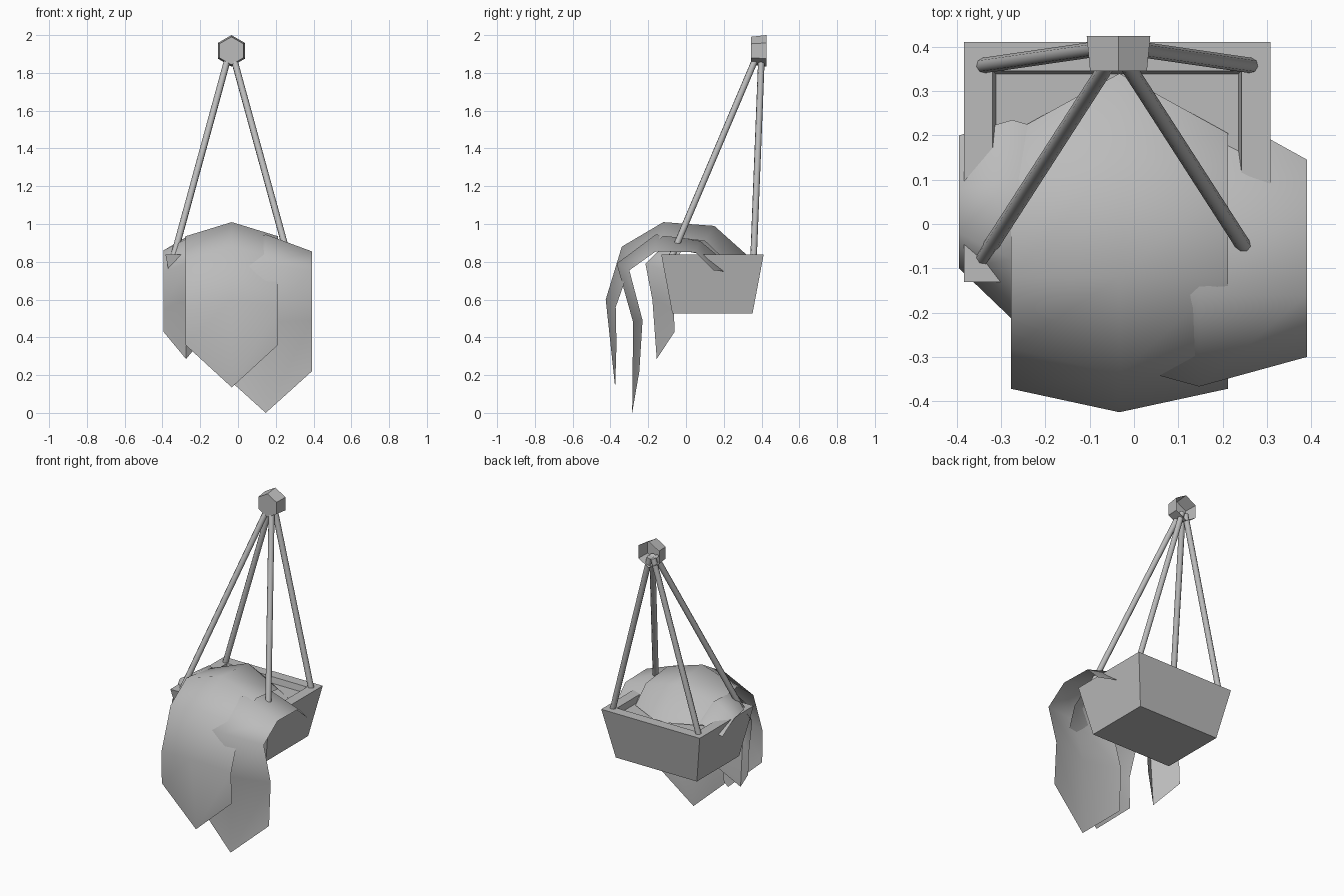
import bpy, bmesh, math
from mathutils import Vector

if "Cube" in bpy.data.objects:
    bpy.data.objects.remove(bpy.data.objects["Cube"])

grey = bpy.data.materials.new("plain_grey")
grey.use_nodes = True
grey.diffuse_color = (0.5, 0.5, 0.5, 1)
grey.node_tree.nodes["Principled BSDF"].inputs["Base Color"].default_value = (0.5, 0.5, 0.5, 1)

CX, CY = -0.038, 0.14    # planter centre


def finish(name, bm, smooth=None, recalc=True):
    if recalc:
        bmesh.ops.recalc_face_normals(bm, faces=bm.faces)
    mesh = bpy.data.meshes.new(name)
    bm.to_mesh(mesh)
    bm.free()
    mesh.materials.append(grey)
    ob = bpy.data.objects.new(name, mesh)
    bpy.context.scene.collection.objects.link(ob)
    if smooth:
        bpy.ops.object.select_all(action='DESELECT')
        ob.select_set(True)
        bpy.context.view_layer.objects.active = ob
        bpy.ops.object.shade_smooth_by_angle(angle=math.radians(smooth))
    return ob


def loft(bm, rings):
    for a, b in zip(rings, rings[1:]):
        for i in range(len(a)):
            j = (i + 1) % len(a)
            bm.faces.new((a[i], a[j], b[j], b[i]))


# Planter box: tapered walls, thick rim, shallow soil level
bm = bmesh.new()
rings = []
for hx, hy, z in [(0.285, 0.212, 0.525), (0.346, 0.271, 0.838),
                  (0.281, 0.206, 0.838), (0.274, 0.199, 0.80)]:
    rings.append([bm.verts.new((CX + sx * hx, CY + sy * hy, z))
                  for sx, sy in [(-1, -1), (1, -1), (1, 1), (-1, 1)]])
loft(bm, rings)
bm.faces.new(rings[0])
bm.faces.new(rings[-1])
finish("planter_box", bm)

# Hexagonal hook cap, open at the back
bm = bmesh.new()
rings = []
for y, r in [(0.425, 0.083), (0.345, 0.074)]:
    rings.append([bm.verts.new((CX + 0.003 + r * math.sin(k * math.pi / 3), y,
                                1.917 + r * math.cos(k * math.pi / 3))) for k in range(6)])
loft(bm, rings)
bm.faces.new(rings[1])
finish("hook_cap", bm)


# Four hanging rods
def rod(name, start, end, r=0.0175):
    start, end = Vector(start), Vector(end)
    axis = end - start
    bm = bmesh.new()
    bmesh.ops.create_cone(bm, cap_ends=True, segments=8, radius1=r, radius2=r, depth=axis.length)
    bmesh.ops.rotate(bm, verts=bm.verts, matrix=axis.to_track_quat('Z', 'Y').to_matrix())
    bmesh.ops.translate(bm, verts=bm.verts, vec=(start + end) / 2)
    finish(name, bm, 50)


for side, label in [(-1, "right"), (1, "left")]:
    rod("front_rod_" + label, (CX + side * 0.302, -0.075, 0.83), (CX + side * 0.012, 0.375, 1.89))
    rod("back_rod_" + label, (CX + side * 0.302, 0.358, 0.83), (CX + side * 0.012, 0.40, 1.89))


# Drooping leaves: ridge and edge paths in (y, z), mirrored across the ridge
def leaf(name, x, half, ridge, edge):
    bm = bmesh.new()
    mid = [bm.verts.new((x, y, z)) for y, z in ridge]
    for s in (-1, 1):
        rim = [bm.verts.new((x + s * half, y, z)) for y, z in edge]
        loops = [(mid[0], mid[1], rim[1], rim[0])]
        loops += [(mid[i], mid[i + 1], rim[i + 1], rim[i]) for i in range(1, len(mid) - 1)]
        for f in loops:
            bm.faces.new(f if s < 0 else f[::-1])
    finish(name, bm, 75)


leaf("middle_leaf", -0.033, 0.245,
     [(0.34, 0.82), (0.15, 0.99), (-0.12, 1.01), (-0.34, 0.88), (-0.425, 0.6), (-0.375, 0.135)],
     [(0.205, 0.81), (0.1, 0.91), (-0.12, 0.935), (-0.28, 0.82), (-0.372, 0.56), (-0.368, 0.36)])
leaf("left_leaf", 0.147, 0.244,
     [(0.28, 0.74), (0.075, 0.91), (-0.16, 0.945), (-0.367, 0.79), (-0.28, 0.48), (-0.285, 0.0)],
     [(0.145, 0.755), (0.05, 0.85), (-0.16, 0.855), (-0.3, 0.755), (-0.23, 0.49), (-0.247, 0.22)])
leaf("right_leaf", -0.275, 0.12,
     [(0.235, 0.83), (0.1, 0.93), (-0.08, 0.92), (-0.215, 0.79), (-0.178, 0.6), (-0.155, 0.285)],
     [(0.2, 0.77), (0.08, 0.84), (-0.02, 0.86), (-0.1, 0.75), (-0.065, 0.55), (-0.06, 0.43)])
